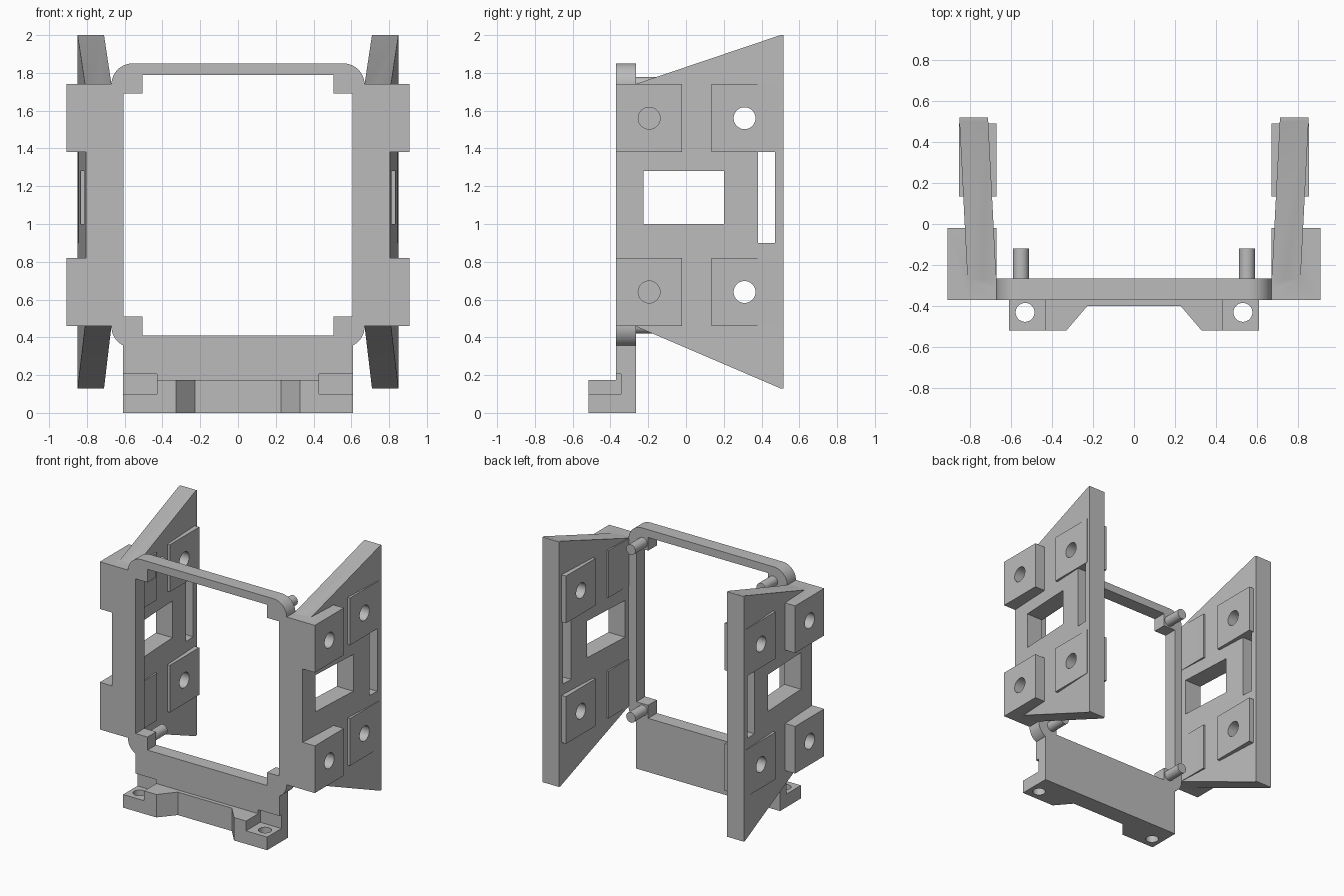
import bpy
import bmesh
from math import sin, cos, pi, radians

cube = bpy.data.objects.get("Cube")
if cube:
    bpy.data.objects.remove(cube, do_unlink=True)

grey = bpy.data.materials.new("plain grey")
grey.use_nodes = True
grey.diffuse_color = (0.5, 0.5, 0.5, 1)
grey.node_tree.nodes["Principled BSDF"].inputs["Base Color"].default_value = (0.5, 0.5, 0.5, 1)


def prism(name, points, axis, start, end):
    """Extrude a 2D outline along an axis; the other two axes keep x, y, z order."""
    bm = bmesh.new()
    rings = []
    for depth in (start, end):
        ring = []
        for p in points:
            co = list(p)
            co.insert("xyz".index(axis), depth)
            ring.append(bm.verts.new(co))
        bm.faces.new(ring)
        rings.append(ring)
    n = len(points)
    for i in range(n):
        j = (i + 1) % n
        bm.faces.new((rings[0][i], rings[0][j], rings[1][j], rings[1][i]))
    bmesh.ops.recalc_face_normals(bm, faces=bm.faces)
    mesh = bpy.data.meshes.new(name)
    bm.to_mesh(mesh)
    bm.free()
    mesh.materials.append(grey)
    obj = bpy.data.objects.new(name, mesh)
    bpy.context.collection.objects.link(obj)
    return obj


def box(name, x, y, z):
    return prism(name, [(x[0], y[0]), (x[1], y[0]), (x[1], y[1]), (x[0], y[1])], "z", *z)


def arc(u, v, r, first=0, last=360, steps=32):
    angles = [radians(first + (last - first) * i / steps) for i in range(steps + 1)]
    return [(u + r * cos(a), v + r * sin(a)) for a in angles]


def rod(name, u, v, r, axis, start, end):
    return prism(name, arc(u, v, r)[:-1], axis, start, end)


def combine(target, tool, operation):
    bpy.context.view_layer.objects.active = target
    mod = target.modifiers.new("combine", "BOOLEAN")
    mod.object, mod.operation, mod.solver = tool, operation, "EXACT"
    bpy.ops.object.modifier_apply(modifier=mod.name)
    bpy.data.objects.remove(tool, do_unlink=True)


def finish(obj):
    bpy.ops.object.select_all(action="DESELECT")
    obj.select_set(True)
    bpy.context.view_layer.objects.active = obj
    bpy.ops.object.shade_smooth_by_angle(angle=radians(30))


FRONT, BACK = -0.37, -0.265
ROWS = ((0.46, 0.82), (1.38, 1.74))

# Rounded front frame with small tabs in the corners of its opening
R = 0.112
outline = []
for u, v, a in ((0.558, 1.738, 0), (-0.558, 1.738, 90), (-0.558, 0.457, 180), (0.558, 0.457, 270)):
    outline += arc(u, v, R, a, a + 90, 12)
frame = prism("front_frame", outline, "y", FRONT, BACK)
cross = [(0.605, 0.51), (0.605, 1.69), (0.505, 1.69), (0.505, 1.79)]
cross += [(-x, z) for x, z in reversed(cross)]
cross += [(-0.505, 0.51), (-0.505, 0.41), (0.505, 0.41), (0.505, 0.51)]
cross.insert(7, cross.pop(7))
cross = [p for i, p in enumerate(cross) if p != (-0.605, 0.51)]
cross.insert(cross.index((-0.505, 0.51)), (-0.605, 0.51))
combine(frame, prism("opening", cross, "y", -0.5, 0), "DIFFERENCE")

# Lower plate and forward foot
combine(frame, box("lower_plate", (-0.608, 0.608), (FRONT, BACK), (0, 0.36)), "UNION")
half = [(0.608, -0.3), (0.608, -0.517), (0.328, -0.517), (0.228, -0.4)]
foot = half + [(-x, y) for x, y in reversed(half)]
combine(frame, prism("foot", foot, "z", 0, 0.175), "UNION")
for s in (-1, 1):
    pocket = box("pocket", sorted((s * 0.43, s * 0.7)), (-0.6, -0.345), (0.1, 0.205))
    combine(frame, pocket, "DIFFERENCE")
    combine(frame, rod("screw_hole", s * 0.53, -0.43, 0.046, "z", -0.1, 0.15), "DIFFERENCE")
finish(frame)

# Pegs behind the frame corners
for side, s in (("left", 1), ("right", -1)):
    for level, z in (("lower", 0.46), ("upper", 1.74)):
        finish(rod(f"{level}_{side}_peg", s * 0.55, z, 0.039, "y", -0.3, -0.12))

# Splayed side wing
profile = [(FRONT, 0.46), (-0.27, 0.46), (0.5, 0.13), (0.517, 0.13),
           (0.517, 2), (0.5, 2), (-0.27, 1.74), (FRONT, 1.74)]
wing = prism("left_wing", profile, "x", 0, 0.14)
for v in wing.data.vertices:
    v.co.x += 0.67 + 0.051 * (v.co.y + 0.27)

# Square mounting pads, then their holes
for z in ROWS:
    combine(wing, box("front_pad", (0.668, 0.908), (FRONT, -0.02), z), "UNION")
    combine(wing, box("rear_pad", (0.67, 0.851), (0.135, 0.49), z), "UNION")
for z in (0.64, 1.56):
    combine(wing, rod("front_hole", -0.195, z, 0.058, "x", 0.68, 1), "DIFFERENCE")
    combine(wing, rod("rear_hole", 0.31, z, 0.058, "x", 0.5, 1), "DIFFERENCE")

# Window and strap slot
combine(wing, box("window", (0.5, 1), (-0.225, 0.2), (1, 1.28)), "DIFFERENCE")
combine(wing, box("slot", (0.5, 1), (0.38, 0.47), (0.9, 1.38)), "DIFFERENCE")
finish(wing)

# Opposite wing
other = wing.copy()
other.data = wing.data.copy()
other.name = "right_wing"
bpy.context.collection.objects.link(other)
bm = bmesh.new()
bm.from_mesh(other.data)
for v in bm.verts:
    v.co.x *= -1
bmesh.ops.reverse_faces(bm, faces=bm.faces)
bm.to_mesh(other.data)
bm.free()
